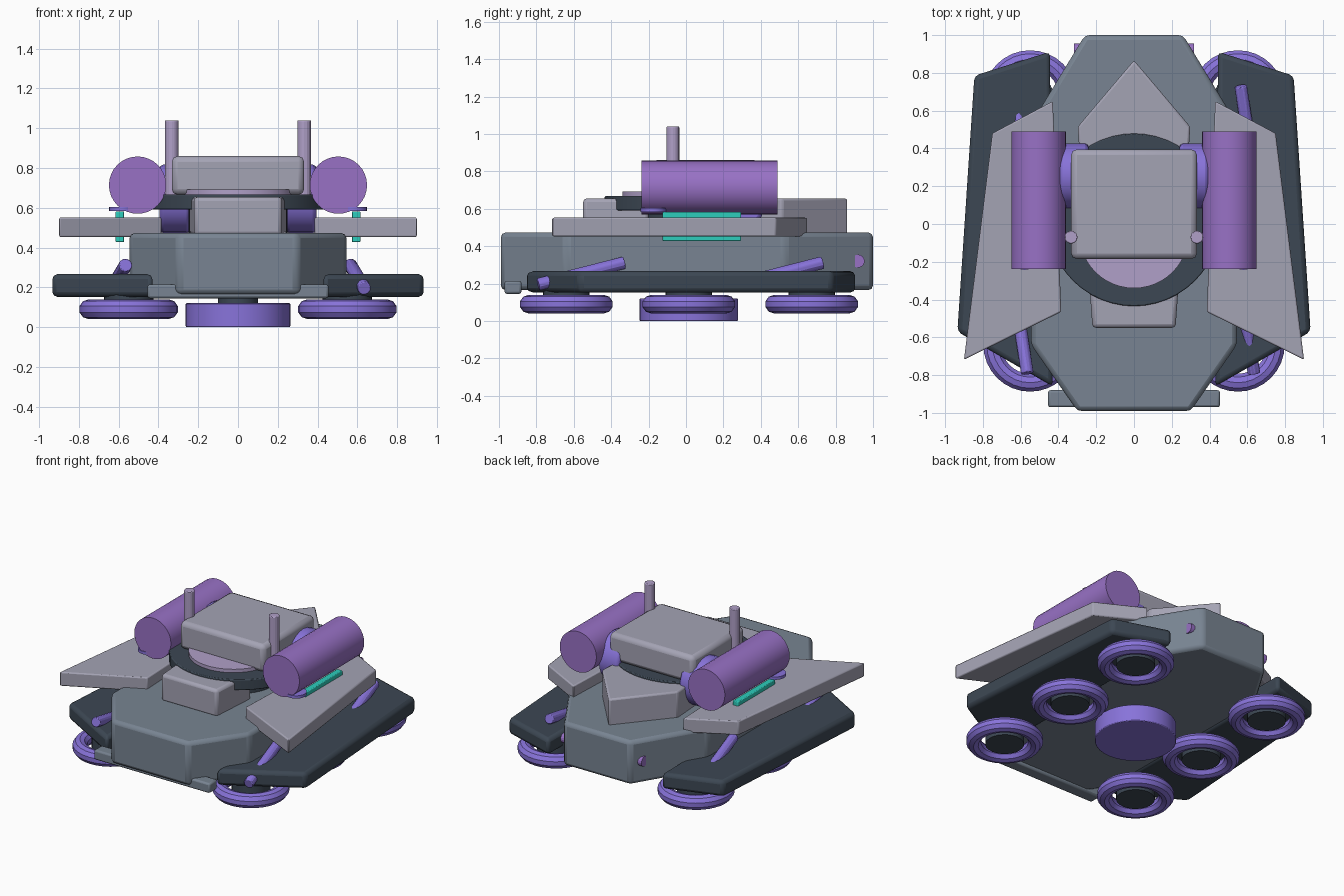
import bpy, bmesh, math
from mathutils import Vector

if "Cube" in bpy.data.objects:
    bpy.data.objects.remove(bpy.data.objects["Cube"])


def material(name, r, g, b):
    def lin(c):
        c /= 255
        return c / 12.92 if c <= 0.04045 else ((c + 0.055) / 1.055) ** 2.4
    m = bpy.data.materials.new(name)
    m.diffuse_color = (lin(r), lin(g), lin(b), 1)
    m.use_nodes = True
    m.node_tree.nodes["Principled BSDF"].inputs["Base Color"].default_value = m.diffuse_color
    return m


HULL = material("slate grey", 120, 132, 146)
DARK = material("dark slate", 60, 71, 83)
PLATE = material("pale grey", 164, 163, 180)
VIOLET = material("blue violet", 136, 115, 218)
PURPLE = material("purple", 152, 113, 197)
MAUVE = material("mauve", 176, 160, 200)
TEAL = material("teal", 45, 205, 188)


def finish(bm, name, mat, bevel=0.0, segments=2, smooth=True):
    bmesh.ops.recalc_face_normals(bm, faces=bm.faces)
    me = bpy.data.meshes.new(name)
    bm.to_mesh(me)
    bm.free()
    me.materials.append(mat)
    ob = bpy.data.objects.new(name, me)
    bpy.context.collection.objects.link(ob)
    if bevel:
        mod = ob.modifiers.new("bevel", "BEVEL")
        mod.width, mod.segments = bevel, segments
        mod.limit_method, mod.angle_limit = "ANGLE", math.radians(30)
    if smooth:
        bpy.ops.object.select_all(action="DESELECT")
        ob.select_set(True)
        bpy.context.view_layer.objects.active = ob
        bpy.ops.object.shade_smooth_by_angle(angle=math.radians(20))
    return ob


def slab(name, outline, z0, z1, mat, bevel=0.015):
    """Extrude a plan outline between two heights."""
    bm = bmesh.new()
    face = bm.faces.new([bm.verts.new((x, y, z0)) for x, y in outline])
    up = bmesh.ops.extrude_face_region(bm, geom=[face])["geom"]
    bmesh.ops.translate(bm, vec=(0, 0, z1 - z0),
                        verts=[v for v in up if isinstance(v, bmesh.types.BMVert)])
    return finish(bm, name, mat, bevel)


def box(name, x0, x1, y0, y1, z0, z1, mat, bevel=0.0):
    return slab(name, [(x0, y0), (x1, y0), (x1, y1), (x0, y1)], z0, z1, mat, bevel)


def rod(name, a, b, r, mat, sides=24, bevel=0.0):
    """Cylinder between two points."""
    a, b = Vector(a), Vector(b)
    bm = bmesh.new()
    bmesh.ops.create_cone(bm, cap_ends=True, segments=sides, radius1=r, radius2=r,
                          depth=(b - a).length)
    bmesh.ops.rotate(bm, verts=bm.verts,
                     matrix=Vector((0, 0, 1)).rotation_difference(b - a).to_matrix())
    bmesh.ops.translate(bm, verts=bm.verts, vec=(a + b) / 2)
    return finish(bm, name, mat, bevel)


def ring(name, x, y, z, major, minor, mat, n=32, k=10):
    bm = bmesh.new()
    grid = []
    for i in range(n):
        a = 2 * math.pi * i / n
        row = []
        for j in range(k):
            t = 2 * math.pi * (j + 0.5) / k
            d = major + minor * math.cos(t)
            row.append(bm.verts.new((x + d * math.cos(a), y + d * math.sin(a),
                                     z + minor * math.sin(t))))
        grid.append(row)
    for i in range(n):
        for j in range(k):
            p, q = grid[i], grid[(i + 1) % n]
            bm.faces.new((p[j], q[j], q[(j + 1) % k], p[(j + 1) % k]))
    return finish(bm, name, mat)


def mirrored(points):
    """Close a right-hand outline with its left-hand reflection."""
    return points + [(-x, y) for x, y in reversed(points) if x]


# Hull and front bumper
slab("hull", mirrored([(0.30, -0.99), (0.545, -0.64), (0.545, 0.53), (0.26, 1.0)]),
     0.165, 0.473, HULL, 0.025)
box("front_bumper", -0.455, 0.455, -0.97, -0.88, 0.145, 0.215, HULL, 0.012)

# Raised deck blocks fore and aft
slab("front_deck_block", mirrored([(0.22, -0.55), (0.245, -0.2)]), 0.46, 0.655, PLATE, 0.02)
slab("rear_deck_wedge", [(0, 0.867), (-0.298, 0.515), (-0.28, 0.25), (0.28, 0.25),
                         (0.298, 0.515)], 0.46, 0.655, PLATE, 0.012)

# Turret
rod("turret_base", (0, 0.022, 0.592), (0, 0.022, 0.668), 0.457, DARK, 48, 0.006)
rod("turret_neck", (0, 0.022, 0.46), (0, 0.022, 0.6), 0.25, DARK, 32)
rod("turret_collar", (0, -0.05, 0.65), (0, -0.05, 0.692), 0.29, MAUVE, 48)
box("turret_cabin", -0.333, 0.333, -0.185, 0.395, 0.665, 0.86, PLATE, 0.03)

# Central lift disc under the hull
rod("lift_disc", (0, 0.015, 0), (0, 0.015, 0.12), 0.263, VIOLET, 32, 0.005)
rod("lift_shaft", (0, 0.015, 0.1), (0, 0.015, 0.2), 0.1, DARK)

for s, side in ((1, "right"), (-1, "left")):
    # Side skirt and wing plate
    slab(side + "_skirt", [(s * x, y) for x, y in
         ((0.43, -0.86), (0.935, -0.57), (0.845, 0.785), (0.445, 0.912))],
         0.152, 0.266, DARK, 0.025)
    slab(side + "_wing", [(s * x, y) for x, y in
         ((0.385, -0.465), (0.90, -0.718), (0.75, 0.48), (0.43, 0.65))],
         0.452, 0.552, PLATE, 0.008)

    # Launcher tube with its pivot and bracket
    rod(side + "_launcher_tube", (s * 0.505, -0.237, 0.714), (s * 0.505, 0.49, 0.714),
        0.144, PURPLE, 32)
    rod(side + "_pivot_disc", (s * 0.58, -0.175, 0.583), (s * 0.58, -0.175, 0.603),
        0.068, VIOLET)
    box(side + "_glow_strip", s * 0.572, s * 0.616, -0.125, 0.295, 0.428, 0.582, TEAL, 0.005)
    rod(side + "_launcher_mount", (s * 0.24, 0.255, 0.645), (s * 0.395, 0.255, 0.645),
        0.172, VIOLET, 24, 0.02)

    # Mast beside the cabin
    rod(side + "_mast", (s * 0.333, -0.07, 0.66), (s * 0.333, -0.07, 1.04), 0.034,
        MAUVE, 16, 0.005)

    # Tail lamp on the rear corner
    rod(side + "_tail_lamp", (s * 0.22, 0.92, 0.32), (s * 0.318, 0.92, 0.32), 0.035, PURPLE, 16)

    # Hover rings with dark hubs
    for y, place in ((-0.64, "front"), (0.015, "middle"), (0.672, "rear")):
        ring(f"{side}_{place}_hover_ring", s * 0.55, y, 0.09, 0.2, 0.05, VIOLET)
        rod(f"{side}_{place}_hub", (s * 0.55, y, 0.06), (s * 0.55, y, 0.18), 0.125, DARK)

    # Slanted struts, turned half round from one side to the other
    for y, place in ((-0.56, "first"), (0.50, "second")):
        c = y if s > 0 else -y - 0.06
        rod(f"{side}_{place}_strut", (s * 0.635, c - s * 0.23, 0.195),
            (s * 0.565, c + s * 0.23, 0.312), 0.034, VIOLET, 12, 0.005)
